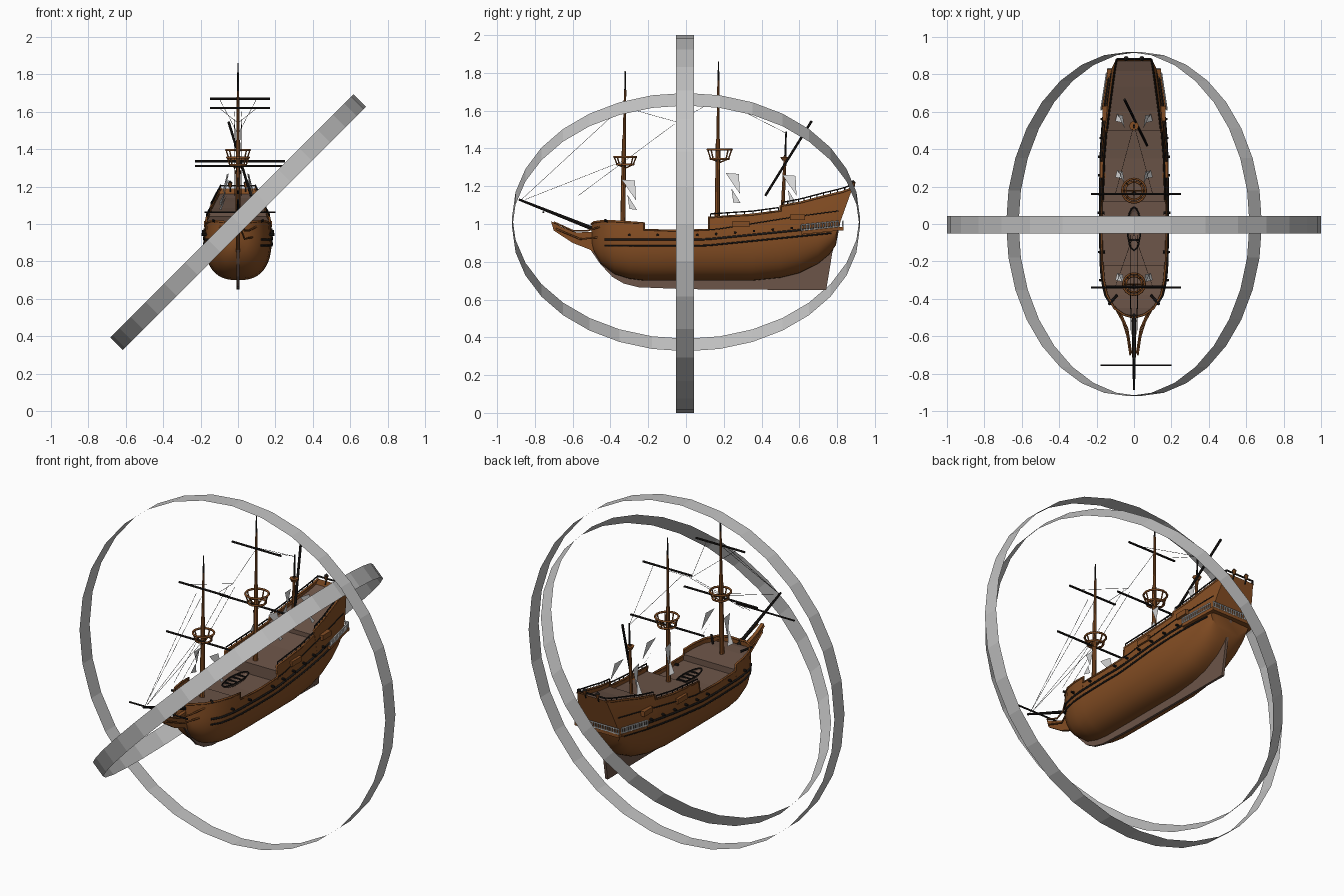
import bpy, bmesh, math
from mathutils import Vector, Matrix

if "Cube" in bpy.data.objects:
    bpy.data.objects.remove(bpy.data.objects["Cube"])

def mat(name, c):
    m = bpy.data.materials.new(name)
    m.diffuse_color = (*c, 1)
    m.use_nodes = True
    m.node_tree.nodes["Principled BSDF"].inputs["Base Color"].default_value = m.diffuse_color
    return m
WOOD = mat("hull_wood", (0.23, 0.075, 0.017))
DECK = mat("deck_wood", (0.15, 0.09, 0.065))
DARK = mat("dark_iron", (0.012, 0.010, 0.009))
RING = mat("ring_grey", (0.55, 0.55, 0.55))
WHITE = mat("sail_white", (0.70, 0.70, 0.70))

def add(name, me, m, smooth=None):
    ob = bpy.data.objects.new(name, me)
    bpy.context.collection.objects.link(ob)
    me.materials.clear()
    me.materials.append(m)
    if smooth:
        bpy.ops.object.select_all(action='DESELECT')
        ob.select_set(True)
        bpy.context.view_layer.objects.active = ob
        bpy.ops.object.shade_smooth_by_angle(angle=math.radians(smooth))
    return ob

def mesh(name, verts, faces, m, smooth=None, fix=False):
    me = bpy.data.meshes.new(name)
    me.from_pydata(verts, [], faces)
    if fix:
        bm = bmesh.new()
        bm.from_mesh(me)
        bmesh.ops.remove_doubles(bm, verts=bm.verts, dist=1e-5)
        bmesh.ops.recalc_face_normals(bm, faces=bm.faces)
        bm.to_mesh(me)
        bm.free()
    return add(name, me, m, smooth)

def rod(name, a, b, r1, r2=None, m=DARK, n=8):
    a, b = Vector(a), Vector(b)
    bm = bmesh.new()
    M = Matrix.Translation((a + b) / 2) @ (b - a).to_track_quat('Z', 'Y').to_matrix().to_4x4()
    bmesh.ops.create_cone(bm, cap_ends=True, segments=n, radius1=r1,
                          radius2=r1 if r2 is None else r2, depth=(b - a).length, matrix=M)
    me = bpy.data.meshes.new(name)
    bm.to_mesh(me)
    bm.free()
    return add(name, me, m, 40)

def tube(name, pts, r, m=DARK, cyclic=False):
    cu = bpy.data.curves.new(name, 'CURVE')
    cu.dimensions = '3D'
    cu.bevel_depth, cu.bevel_resolution, cu.use_fill_caps = r, 1, True
    sp = cu.splines.new('POLY')
    sp.points.add(len(pts) - 1)
    for p, q in zip(sp.points, pts):
        p.co = (*q, 1)
    sp.use_cyclic_u = cyclic
    tmp = bpy.data.objects.new("tmp", cu)
    me = bpy.data.meshes.new_from_object(tmp)
    bpy.data.objects.remove(tmp)
    return add(name, me, m)

def box(name, c, s, m):
    x, y, z = (v / 2 for v in s)
    v = [(c[0] + i * x, c[1] + j * y, c[2] + k * z) for i in (-1, 1) for j in (-1, 1) for k in (-1, 1)]
    return mesh(name, v, [(0, 1, 3, 2), (4, 6, 7, 5), (0, 4, 5, 1), (2, 3, 7, 6), (0, 2, 6, 4), (1, 5, 7, 3)], m)

def plate(name, outline, t, m):
    # side profile in (y, z), extruded along x
    n = len(outline)
    v = [(s * t, y, z) for s in (-1, 1) for y, z in outline]
    f = [tuple(range(n)), tuple(range(2 * n - 1, n - 1, -1))]
    f += [(i, (i + 1) % n, n + (i + 1) % n, n + i) for i in range(n)]
    return mesh(name, v, f, m, fix=True)

# two crossing ring bands around the ship
def band(name, r, w, rot, c):
    n, v = 32, []
    for i in range(n):
        a = 2 * math.pi * i / n
        for s in (-w, w):
            v.append(rot @ Vector((r * math.cos(a), r * math.sin(a), s)) + Vector(c))
    mesh(name, v, [(2 * i, (2 * i + 2) % (2 * n), (2 * i + 3) % (2 * n), 2 * i + 1) for i in range(n)], RING)
band("upright_ring", 1.0, 0.047, Matrix.Rotation(math.pi / 2, 3, 'X'), (0, -0.005, 1))
band("tilted_ring", 0.92, 0.047, Matrix.Rotation(-math.pi / 4, 3, 'Y'), (0, 0, 1.01))

# hull stations: y, keel z, half beam, beam z, top half width, top z, stern rake
ST = [(-.50, .90, .004, .93, .004, 1.0, 0), (-.485, .85, .055, .93, .055, 1.01, 0),
      (-.45, .79, .11, .93, .105, 1.015, 0), (-.38, .735, .152, .92, .145, 1.015, 0),
      (-.30, .71, .17, .91, .162, 1.01, 0), (-.22, .70, .176, .91, .168, 1.005, 0),
      (-.22, .70, .176, .91, .170, .97, 0), (-.05, .70, .18, .91, .174, .965, 0),
      (.12, .70, .18, .91, .174, .97, 0), (.12, .70, .18, .91, .168, 1.035, 0),
      (.35, .70, .178, .91, .160, 1.05, 0), (.50, .715, .17, .92, .148, 1.07, 0),
      (.50, .715, .17, .92, .145, 1.095, 0), (.60, .74, .16, .93, .132, 1.115, .05),
      (.70, .79, .145, .94, .115, 1.15, .2), (.76, .84, .135, .955, .103, 1.17, .3),
      (.795, .89, .127, .97, .093, 1.19, .36)]

def station(y):
    for a, b in zip(ST, ST[1:]):
        if a[0] <= y < b[0]:
            t = (y - a[0]) / (b[0] - a[0])
            return tuple(p + (q - p) * t for p, q in zip(a, b))
    return ST[-1]

def width(s, z):
    _, kz, b, zb, t, top, _ = s
    if z >= zb:
        return t + (b - t) * (1 - min(1, (z - zb) / (top - zb)) ** 1.5)
    c = max(0, min(1, (zb - z) / (zb - kz))) ** (1 / .9)
    return b * math.sqrt(max(0, 1 - c * c)) ** .75

def at(s, z, side=1, out=0):
    return (side * (width(s, z) + out), s[0] + max(0, z - .95) * s[6], z)

verts, faces, NL, NU = [], [], 12, 5
for s in ST:
    zs = [s[3] - (s[3] - s[1]) * math.cos(math.pi / 2 * i / NL) ** .9 for i in range(NL)]
    zs += [s[3] + (s[5] - s[3]) * i / NU for i in range(NU + 1)]
    verts += [at(s, z, -1) for z in reversed(zs)] + [at(s, z) for z in zs[1:]]
R = 2 * (NL + NU) + 1
for i in range(len(ST) - 1):
    faces += [(i * R + j, i * R + j + 1, (i + 1) * R + j + 1, (i + 1) * R + j) for j in range(R - 1)]
faces.append(tuple(range((len(ST) - 1) * R, len(ST) * R)))
mesh("hull", verts, faces, WOOD, 40, True)

# decks follow the hull just below the rail, with step walls between levels
dv = [at(s, s[5] - .03, k, -.002) for s in ST for k in (-1, 1)]
mesh("decks", dv, [(2 * i, 2 * i + 1, 2 * i + 3, 2 * i + 2) for i in range(len(ST) - 1)], DECK)

for k in (-1, 1):
    # cap rail, wales and open railings
    tube("cap_rail", [at(s, s[5], k) for s in ST], .006, WOOD)
    ys = [-.43 + .05 * i for i in range(25)]
    for z0, r in ((.885, .005), (.918, .006)):
        tube("wale", [at(station(y), z0 + .1 * max(0, y - .1), k, .002) for y in ys], r)
    tube("upper_moulding", [at(station(y), .97 + .16 * max(0, y - .15), k, .001) for y in ys[11:]], .003)
    for lo, hi, n in ((.13, .49, 9), (.51, .795, 12)):
        rail = []
        for i in range(n):
            s = station(lo + (hi - lo) * i / (n - 1))
            p = Vector(at(s, s[5], k))
            q = p + Vector((0, 0, .018))
            rod("rail_post", p, q, .003, n=4)
            rail.append(q)
        tube("deck_rail", rail, .004)
    # guns
    for y in (-.3, -.15, .06, .16, .26, .36, .46, .56):
        z = .942 + .08 * max(0, y - .1)
        p = Vector(at(station(y), z, k))
        rod("gun", p - Vector((k * .02, 0, 0)), p + Vector((k * .018, 0, 0)), .008, .006)
    # side channels, stern side gallery with pale balustrade
    box("main_channel", (k * .168, .29, 1.0), (.03, .09, .03), WOOD)
    box("mizzen_channel", (k * .152, .59, 1.035), (.035, .08, .03), WOOD)
    g = [at(station(y), z, k, o) for y, z in ((.61, .965), (.795, .985)) for o in (-.02, .02)]
    g += [(x, y, z - .02) for x, y, z in g]
    mesh("side_gallery", g, [(0, 1, 3, 2), (4, 6, 7, 5), (0, 4, 5, 1), (2, 3, 7, 6), (0, 2, 6, 4), (1, 5, 7, 3)], WOOD)
    a, b = Vector(g[1]), Vector(g[3])
    for i in range(15):
        p = a.lerp(b, i / 14)
        rod("gallery_baluster", p, p + Vector((0, 0, .03)), .004, m=WHITE, n=5)
    for h in (.002, .03):
        tube("gallery_rail", [a + Vector((0, 0, h)), b + Vector((0, 0, h))], .004, WHITE)
    # beak rails, catheads, stern lanterns
    tube("beak_rail", [(k * .105, -.44, .99), (k * .06, -.52, .965), (k * .035, -.60, .965),
                       (k * .02, -.70, 1.01)], .005, WOOD)
    tube("lower_beak_rail", [(k * .08, -.46, .93), (k * .035, -.56, .92), (k * .015, -.69, .975)], .005, WOOD)
    rod("cathead", (k * .09, -.38, 1.0), (k * .135, -.43, 1.02), .007)
    rod("lantern_post", (k * .042, .875, 1.17), (k * .042, .885, 1.2), .004)
    rod("lantern", (k * .042, .885, 1.195), (k * .042, .885, 1.22), .008, .012, WOOD)
    rod("lantern_cap", (k * .042, .885, 1.22), (k * .042, .885, 1.232), .013, .002)

# stern gallery across the transom
box("stern_gallery", (0, .81, .975), (.29, .045, .02), WOOD)
for i in range(19):
    x = -.14 + .28 * i / 18
    rod("stern_baluster", (x, .83, .985), (x, .83, 1.015), .004, m=WHITE, n=5)
for z in (.987, 1.015):
    tube("stern_rail", [(-.143, .83, z), (.143, .83, z)], .004, WHITE)
tube("taffrail", [(-.093, .882, 1.205), (.093, .882, 1.205)], .005)

# keel, rudder, beakhead
plate("keel", [(-.50, .91), (-.51, .87), (-.455, .79), (-.39, .72), (-.33, .685), (-.25, .665), (0, .655), (.70, .65),
               (.755, .90), (.70, .88), (.60, .75), (.3, .72), (-.25, .72), (-.38, .76), (-.44, .82)], .007, DECK)
plate("rudder", [(.70, .65), (.742, .65), (.775, .85), (.81, .97), (.77, .97), (.74, .85)], .008, DECK)
plate("beakhead", [(-.715, 1.015), (-.70, .965), (-.60, .90), (-.51, .865), (-.47, .84), (-.47, .96), (-.58, .955),
                   (-.66, .985)], .01, WOOD)

# bowsprit and its yard
rod("bowsprit", (0, -.48, .97), (0, -.885, 1.13), .011, .006)
rod("sprit_yard", (-.18, -.755, 1.063), (.20, -.755, 1.063), .005)

# masts, yards, tops
def top_basket(y, z, h, r):
    def loop(rr, zz):
        return [(rr * math.cos(i * math.pi / 8), y + rr * math.sin(i * math.pi / 8), zz) for i in range(16)]
    tube("top_rim", loop(r, z + h), .006, WOOD, True)
    tube("top_floor_rim", loop(r * .75, z), .006, WOOD, True)
    hi, lo = loop(r, z + h), loop(r * .75, z)
    for i in range(0, 16, 2):
        rod("top_post", lo[i], hi[i], .004, m=WOOD, n=5)
    for i in (0, 4, 8, 12):
        rod("top_spoke", (0, y, z - .02), lo[i], .004, m=WOOD, n=5)

def ragged_sail(y, z):
    # torn remnants either side of a mast
    for k in (-1, 1):
        v = [(k * .05, y - .01, z + .17), (k * .06, y + .06, z + .165), (k * .085, y + .065, z + .06),
             (k * .06, y + .02, z + .09), (k * .09, y + .07, z + .01), (k * .1, y + .03, z + .015)]
        mesh("sail_remnant", v, [(0, 1, 2), (3, 4, 5)], WHITE)

for nm, y0, y1, zb, zt in (("fore", -.335, -.322, .95, 1.81), ("main", .165, .172, .98, 1.86)):
    split = 1.45
    ym = y0 + (y1 - y0) * .55
    rod(nm + "_mast", (0, y0, zb), (0, ym, split), .014, .011, WOOD)
    rod(nm + "_topmast", (0, ym, split - .05), (0, y1, zt - .1), .009, .006, WOOD)
    rod(nm + "_pole", (0, y1, zt - .1), (0, y1, zt), .005, .003)
for y, z, x0, x1 in ((-.34, 1.31, -.23, .25), (.16, 1.335, -.23, .25), (-.335, 1.62, -.15, .17), (.16, 1.67, -.15, .17)):
    rod("yard", (x0, y, z), (x1, y, z), .006)
top_basket(-.322, 1.315, .04, .058)
top_basket(.178, 1.345, .05, .064)
rod("mizzen_mast", (0, .51, 1.05), (0, .525, 1.36), .010, .008, WOOD)
rod("mizzen_pole", (0, .525, 1.34), (0, .53, 1.49), .006, .004)
rod("mizzen_top", (0, .525, 1.335), (0, .525, 1.355), .015, .026, WOOD)
rod("lateen_yard", (.07, .42, 1.15), (-.05, .665, 1.545), .007)
ragged_sail(-.33, 1.065)
ragged_sail(.22, 1.1)
ragged_sail(.52, 1.09)

# rigging lines
for k in (-1, 1):
    for a, b in (((0, -.87, 1.13), (k * .02, -.36, 1.6)), ((k * .02, -.57, 1.15), (k * .02, -.06, 1.53)),
                 ((0, -.85, 1.13), (k * .02, -.34, 1.33)), ((k * .1, -.335, 1.62), (0, -.05, 1.54)),
                 ((0, -.05, 1.54), (0, .165, 1.66)), ((k * .1, .16, 1.67), (0, .53, 1.48))):
        rod("rigging_line", a, b, .0012, n=3)

# ship's boat in the waist
bm = bmesh.new()
bmesh.ops.create_uvsphere(bm, u_segments=16, v_segments=10, radius=1, matrix=Matrix.Diagonal((.035, .115, .03, 1)))
bmesh.ops.delete(bm, geom=[v for v in bm.verts if v.co.z > .001], context='VERTS')
bmesh.ops.translate(bm, verts=bm.verts, vec=(0, -.025, .968))
bme = bpy.data.meshes.new("boat")
bm.to_mesh(bme)
bm.free()
add("boat", bme, DECK)
tube("boat_rim", [(.035 * math.cos(i * math.pi / 8), -.025 + .115 * math.sin(i * math.pi / 8), .968) for i in range(16)], .004, DARK, True)
for y in (-.085, -.045, -.005, .035):
    box("boat_thwart", (0, y, .964), (.06, .01, .005), DARK)
